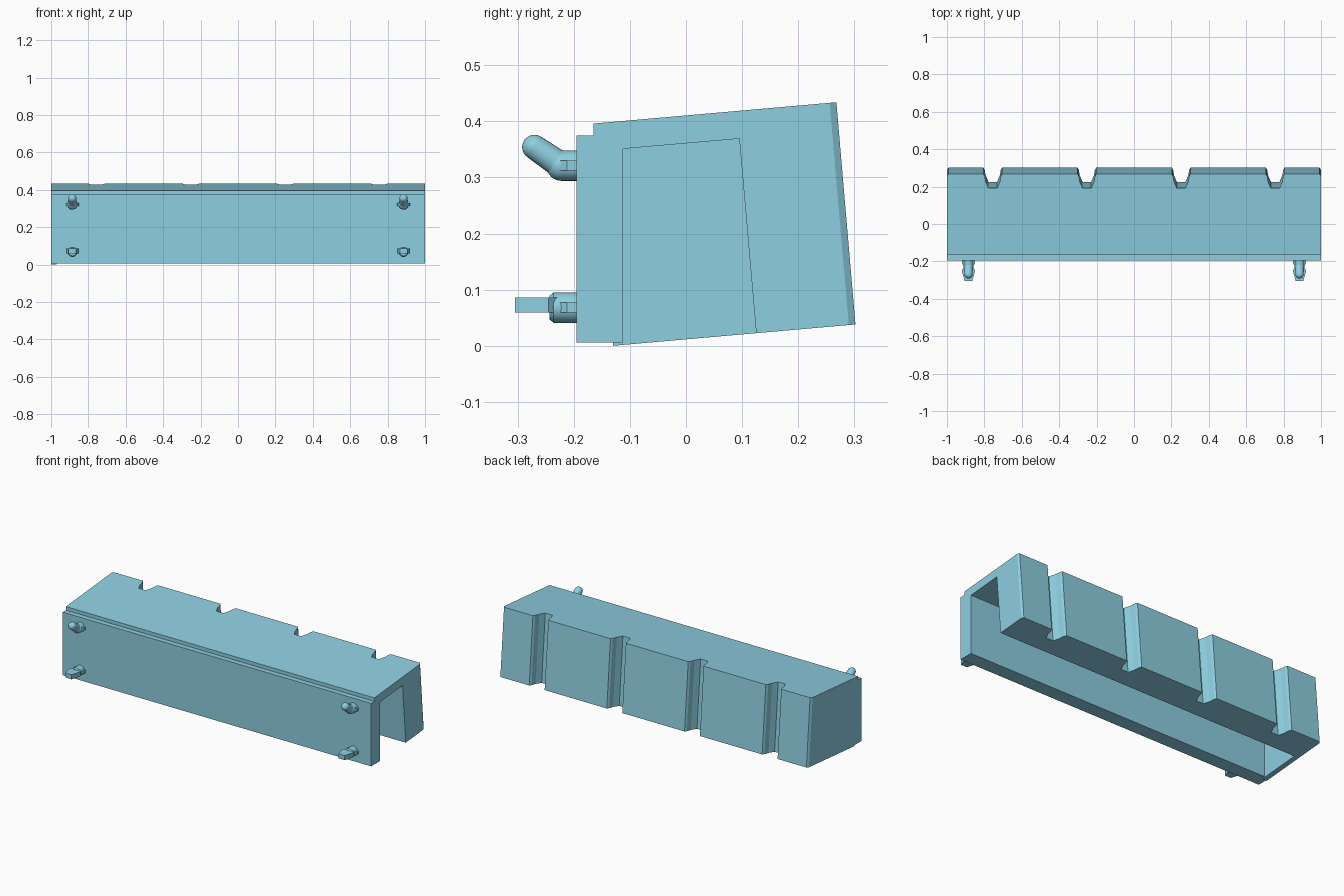
import bpy, bmesh
from math import radians
from mathutils import Vector

if "Cube" in bpy.data.objects:
    bpy.data.objects.remove(bpy.data.objects["Cube"])

teal = bpy.data.materials.new("teal")
teal.diffuse_color = (0.27, 0.62, 0.75, 1)
teal.use_nodes = True
teal.node_tree.nodes["Principled BSDF"].inputs["Base Color"].default_value = teal.diffuse_color


def add_prism(bm, ring_a, ring_b):
    """Closed solid between two matching rings of points."""
    a = [bm.verts.new(p) for p in ring_a]
    b = [bm.verts.new(p) for p in ring_b]
    n = len(a)
    bm.faces.new(a)
    bm.faces.new(b[::-1])
    for i in range(n):
        bm.faces.new((a[i], b[i], b[(i + 1) % n], a[(i + 1) % n]))


def finish(name, bm, smooth=False):
    bmesh.ops.recalc_face_normals(bm, faces=bm.faces)
    me = bpy.data.meshes.new(name)
    bm.to_mesh(me)
    bm.free()
    me.materials.append(teal)
    ob = bpy.data.objects.new(name, me)
    bpy.context.collection.objects.link(ob)
    bpy.ops.object.select_all(action='DESELECT')
    ob.select_set(True)
    bpy.context.view_layer.objects.active = ob
    if smooth:
        bpy.ops.object.shade_smooth_by_angle(angle=radians(30))
    return ob


def along_x(profile, x):
    return [(x, y, z) for y, z in profile]


def rod(bm, p0, p1, r0, r1=None):
    p0, p1 = Vector(p0), Vector(p1)
    d = p1 - p0
    new = bmesh.ops.create_cone(bm, cap_ends=True, segments=24, radius1=r0,
                                radius2=r1 or r0, depth=d.length)["verts"]
    bmesh.ops.rotate(bm, verts=new, matrix=d.to_track_quat('Z', 'Y').to_matrix())
    bmesh.ops.translate(bm, verts=new, vec=(p0 + p1) / 2)


def ball(bm, centre, r):
    new = bmesh.ops.create_uvsphere(bm, u_segments=24, v_segments=12, radius=r)["verts"]
    bmesh.ops.translate(bm, verts=new, vec=centre)


# Cutters: open channel, slots down the tilted back face, end chamfers
bm = bmesh.new()
channel = [(-0.3, -0.1), (-0.3, 0.006), (-0.112, 0.006), (-0.112, 0.351),
           (0.095, 0.369), (0.125, 0.024), (0.136, -0.1)]
add_prism(bm, along_x(channel, -0.97), along_x(channel, 1.1))

foot = Vector((0, 0.302, 0.038))
up = (Vector((0, 0.268, 0.434)) - foot).normalized()
out = Vector((0, up.z, -up.y))
out.y, out.z = up.z, -up.y


def slot_ring(profile, t):
    return [foot + up * t - out * d + Vector((x, 0, 0)) for x, d in profile]


half = [(0.059, -0.02), (0.05, 0), (0.043, 0.012), (0.038, 0.042), (0.023, 0.077)]
for cx in (-0.755, -0.252, 0.252, 0.755):
    slot = [(cx + x, d) for x, d in half] + [(cx - x, d) for x, d in half[::-1]]
    add_prism(bm, slot_ring(slot, -0.1), slot_ring(slot, 0.5))
for s in (-1, 1):
    corner = [(s * 0.984, -0.012), (s * 1.008, 0.024), (s * 1.05, -0.012)]
    add_prism(bm, slot_ring(corner, -0.1), slot_ring(corner, 0.5))
cutter = finish("cutter", bm)
cutter.hide_render = True

# Housing: mounting plate and tilted body in one profile, closed at the left end
outline = [(-0.195, 0.0055), (-0.13, 0.0055), (-0.13, 0.0), (0.302, 0.038),
           (0.268, 0.434), (-0.165, 0.396), (-0.165, 0.375), (-0.195, 0.375)]
bm = bmesh.new()
add_prism(bm, along_x(outline, -1), along_x(outline, 1))
housing = finish("housing", bm)
mod = housing.modifiers.new("cuts", 'BOOLEAN')
mod.operation = 'DIFFERENCE'
mod.solver = 'EXACT'
mod.object = cutter
bpy.ops.object.modifier_apply(modifier=mod.name)
bpy.data.objects.remove(cutter, do_unlink=True)


def side_fins(bm, x, z):
    fin = [(-0.034, -0.19), (0.034, -0.19), (0.034, -0.212), (0.02, -0.232),
           (-0.02, -0.232), (-0.034, -0.212)]
    add_prism(bm, [(x + a, y, z - 0.009) for a, y in fin],
              [(x + a, y, z + 0.009) for a, y in fin])


for side, x in (("left", -0.885), ("right", 0.885)):
    # Upper hook: stub, elbow and raised round-ended finger
    bm = bmesh.new()
    z = 0.321
    rod(bm, (x, -0.19, z), (x, -0.222, z), 0.027)
    ball(bm, (x, -0.222, z), 0.027)
    rod(bm, (x, -0.222, z), (x, -0.27, 0.354), 0.024, 0.022)
    ball(bm, (x, -0.27, 0.354), 0.022)
    side_fins(bm, x, z)
    finish(side + "_upper_hook", bm, True)

    # Lower clip: stub with a flat barbed tongue
    bm = bmesh.new()
    z = 0.068
    rod(bm, (x, -0.19, z), (x, -0.236, z), 0.027)
    rod(bm, (x, -0.236, z), (x, -0.243, z), 0.027, 0.021)
    side_fins(bm, x, z)
    tongue = [(0.02, -0.23), (0.034, -0.245), (0.034, -0.256), (0.02, -0.305)]
    tongue += [(-a, y) for a, y in tongue[::-1]]
    add_prism(bm, [(x + a, y, 0.059) for a, y in tongue],
              [(x + a, y, 0.086) for a, y in tongue])
    finish(side + "_lower_clip", bm, True)
